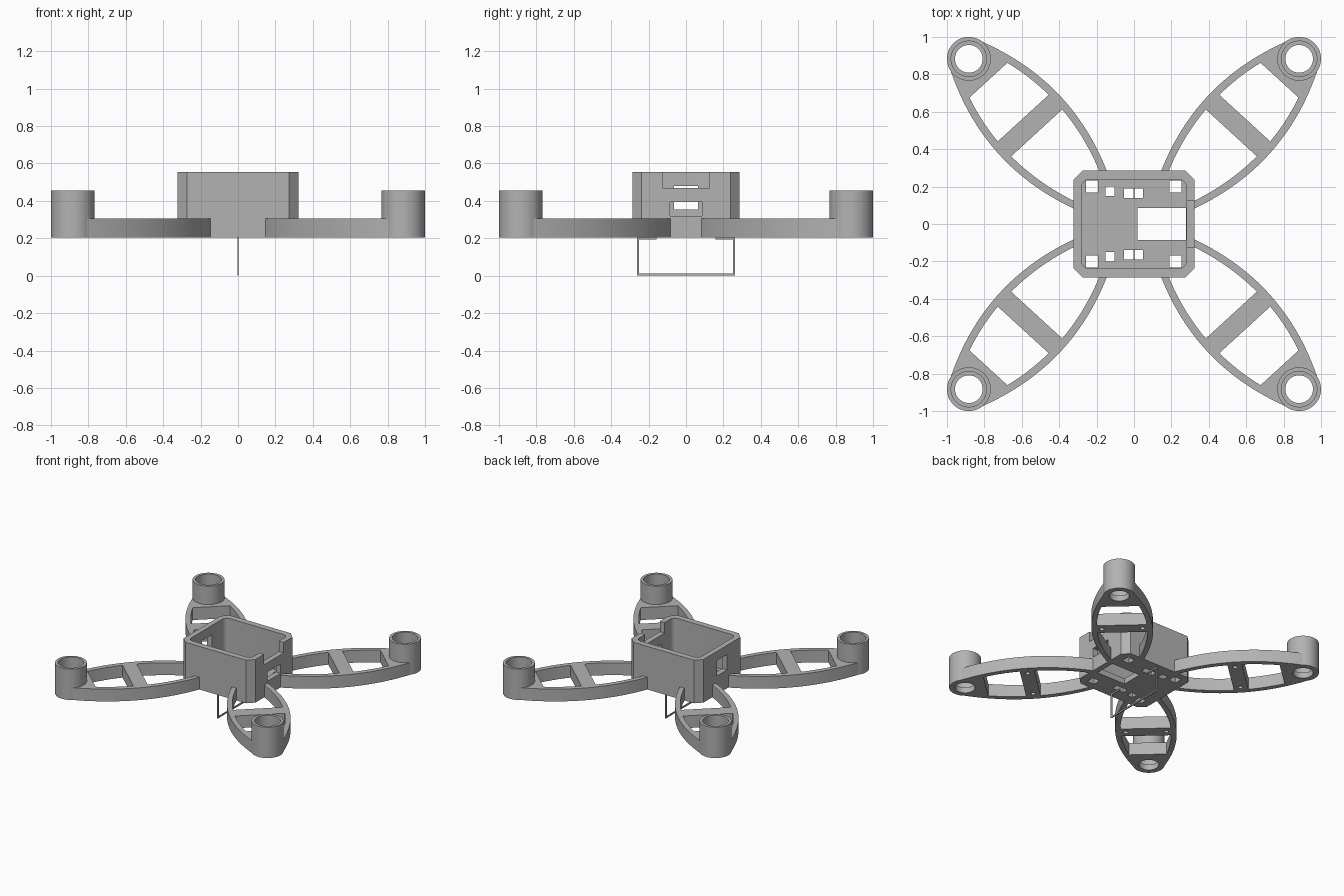
import bpy, bmesh, math
from mathutils import Matrix, Vector

if "Cube" in bpy.data.objects:
    bpy.data.objects.remove(bpy.data.objects["Cube"], do_unlink=True)

grey = bpy.data.materials.new("grey_plastic")
grey.use_nodes = True
COLOUR = (0.45, 0.45, 0.45, 1)
grey.diffuse_color = COLOUR
grey.node_tree.nodes["Principled BSDF"].inputs["Base Color"].default_value = COLOUR

BASE, ARM_TOP, POST_TOP, BODY_TOP = 0.205, 0.305, 0.455, 0.555
FLOOR_TOP = 0.25


def prism(name, points, z0, z1):
    """Extrude a flat outline from z0 to z1."""
    bm = bmesh.new()
    face = bm.faces.new([bm.verts.new((x, y, z0)) for x, y in points])
    grown = bmesh.ops.extrude_face_region(bm, geom=[face])["geom"]
    top = [v for v in grown if isinstance(v, bmesh.types.BMVert)]
    bmesh.ops.translate(bm, verts=top, vec=(0, 0, z1 - z0))
    bmesh.ops.recalc_face_normals(bm, faces=bm.faces)
    mesh = bpy.data.meshes.new(name)
    bm.to_mesh(mesh)
    bm.free()
    mesh.materials.append(grey)
    obj = bpy.data.objects.new(name, mesh)
    bpy.context.collection.objects.link(obj)
    return obj


def box(name, x0, x1, y0, y1, z0, z1):
    return prism(name, [(x0, y0), (x1, y0), (x1, y1), (x0, y1)], z0, z1)


def disc(cx, cy, r, n=64):
    return [(cx + r * math.cos(math.tau * i / n), cy + r * math.sin(math.tau * i / n))
            for i in range(n)]


def apply(obj, mod):
    bpy.context.view_layer.objects.active = obj
    bpy.ops.object.modifier_apply(modifier=mod.name)


def combine(obj, other, operation="DIFFERENCE"):
    mod = obj.modifiers.new("combine", "BOOLEAN")
    mod.operation, mod.solver, mod.object = operation, "EXACT", other
    apply(obj, mod)
    bpy.data.objects.remove(other, do_unlink=True)


def smooth(obj):
    bpy.ops.object.select_all(action="DESELECT")
    obj.select_set(True)
    bpy.context.view_layer.objects.active = obj
    bpy.ops.object.shade_smooth_by_angle(angle=math.radians(30))


# Open body tray with chamfered corners
X, Y, C = 0.323, 0.287, 0.05
octagon = [(X - C, -Y), (X, -Y + C), (X, Y - C), (X - C, Y),
           (-X + C, Y), (-X, Y - C), (-X, -Y + C), (-X + C, -Y)]
body = prism("body_tray", octagon, BASE, BODY_TOP)

# Cavity with rounded corners
R, IX, IY = 0.04, 0.28, 0.238
cavity = []
for sx, sy, start in ((1, 1, 0), (-1, 1, 90), (-1, -1, 180), (1, -1, 270)):
    for step in range(7):
        a = math.radians(start + step * 15)
        cavity.append((sx * (IX - R) + R * math.cos(a), sy * (IY - R) + R * math.sin(a)))
combine(body, prism("cut", cavity, FLOOR_TOP, 0.7))

# Large floor opening, end notch and the two end windows
combine(body, box("cut", 0.02, 0.279, -0.085, 0.085, 0.1, 0.28))
combine(body, box("cut", 0.26, 0.4, -0.125, 0.125, 0.47, 0.7))
combine(body, box("cut", 0.26, 0.4, -0.085, 0.085, 0.32, 0.395))
combine(body, box("cut", -0.4, -0.26, -0.065, 0.065, 0.355, 0.48))

# Strap slots through the floor: centre x, centre y, half width, half depth
for cx, cy, w, d in ((-0.225, 0.2, 0.032, 0.032), (0.222, 0.2, 0.032, 0.032),
                     (-0.128, 0.175, 0.025, 0.025), (-0.003, 0.165, 0.05, 0.025)):
    for s in (1, -1):
        combine(body, box("cut", cx - w, cx + w, s * cy - d, s * cy + d, 0.1, 0.28))
smooth(body)

# Arm frame: u runs inward from the motor post, v runs across the arm
POST = Vector((0.883, 0.883))
ANGLE = math.radians(47.5)
INWARD = Vector((-math.cos(ANGLE), -math.sin(ANGLE)))
ACROSS = Vector((-math.sin(ANGLE), math.cos(ANGLE)))


def place(u, v):
    return tuple(POST + INWARD * u + ACROSS * v)


def half_width(u):
    return 0.226 - 0.43 * (u - 0.49) ** 2


def lens(u0, end_left, end_right, inset, n=28):
    """Outline of a stretch of the bowed arm, narrowed by inset."""
    left, right = [], []
    for i in range(n + 1):
        a = u0 + (end_left - u0) * i / n
        b = u0 + (end_right - u0) * i / n
        left.append(place(a, half_width(a) - inset))
        right.append(place(b, inset - half_width(b)))
    return left + right[::-1]


# Bowed arm with motor post, lightening pockets and a cross brace
arm = prism("arms", lens(-0.045, 0.955, 0.975, 0), BASE, ARM_TOP)
combine(arm, prism("post", disc(*POST, 0.117), BASE, POST_TOP), "UNION")
combine(arm, prism("cut", lens(0.155, 0.43, 0.43, 0.04), 0.1, 0.4))
combine(arm, prism("cut", lens(0.537, 1.04, 1.04, 0.04), 0.1, 0.4))

# Motor seat, through hole and blind screw holes under the brace
combine(arm, prism("cut", disc(*POST, 0.095), 0.25, 0.6))
combine(arm, prism("cut", disc(*POST, 0.074), 0.1, 0.6))
for side in (0.15, -0.15):
    combine(arm, prism("cut", disc(*place(0.485, side), 0.018, 16), 0.1, 0.26))

# Four arms by mirroring
mirror = arm.modifiers.new("mirror", "MIRROR")
mirror.use_axis = (True, True, False)
mirror.use_mirror_merge = False
apply(arm, mirror)
smooth(arm)

# Thin wire skid under the body
T, H = 0.012, 0.262
box("skid_foot", -0.004, 0.004, -H, H, 0, T)
for name, s in (("left", 1), ("right", -1)):
    y0, y1 = sorted((s * H, s * (H - T)))
    box("skid_leg_" + name, -0.004, 0.004, y0, y1, T, BASE)
    y0, y1 = sorted((s * (H - T), s * 0.158))
    box("skid_tab_" + name, -0.004, 0.004, y0, y1, BASE - T, BASE)
